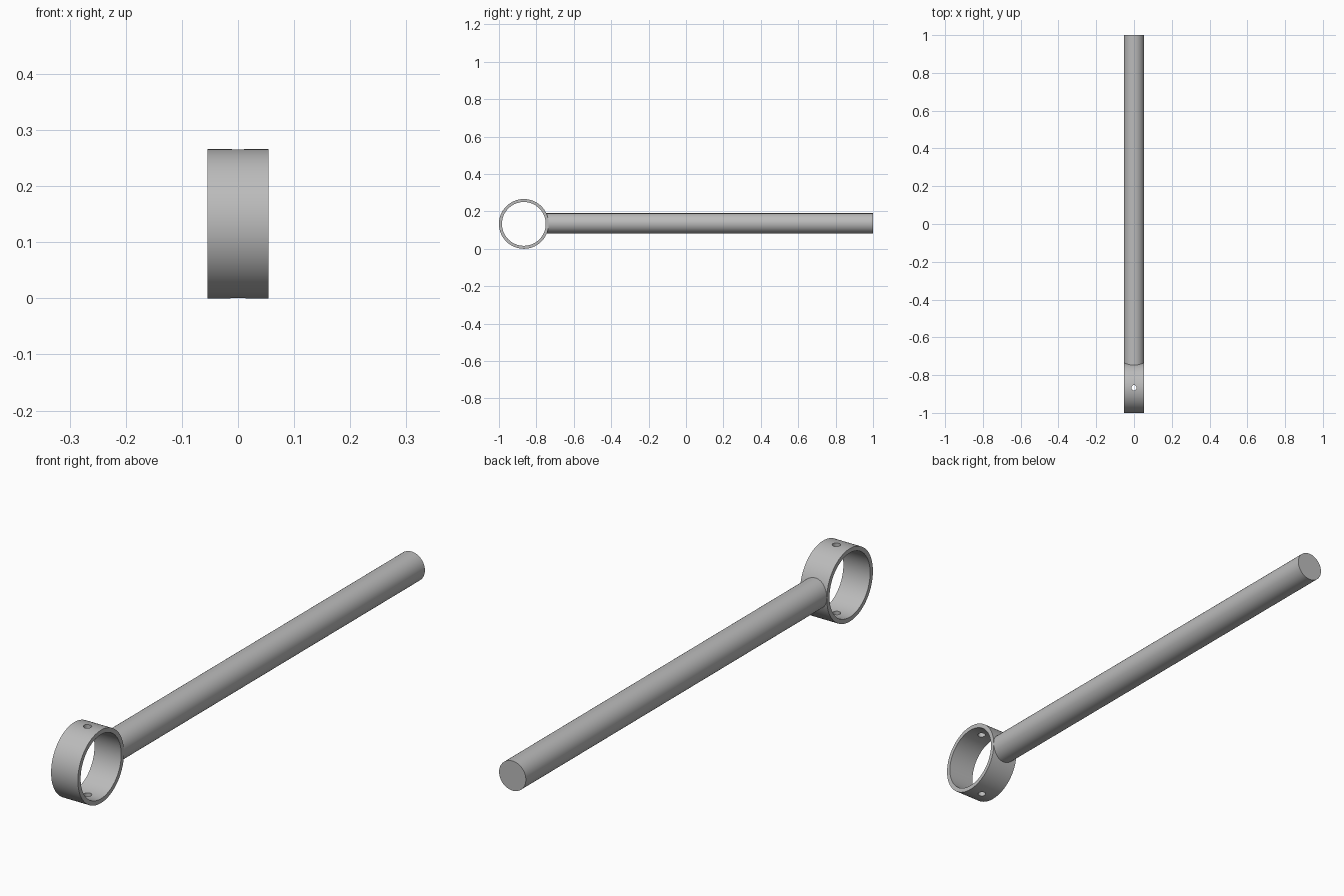
import bpy
from math import pi, radians

cube = bpy.data.objects.get("Cube")
if cube:
    bpy.data.objects.remove(cube, do_unlink=True)

RING_Y, RING_R, BORE_R = -0.867, 0.133, 0.117
HALF_WIDTH = 0.054
X_AXIS, Y_AXIS, Z_AXIS = (0, pi / 2, 0), (pi / 2, 0, 0), (0, 0, 0)

# Single grey metal
metal = bpy.data.materials.new("grey_metal")
metal.use_nodes = True
grey = (0.5, 0.5, 0.5, 1)
metal.diffuse_color = grey
metal.node_tree.nodes["Principled BSDF"].inputs["Base Color"].default_value = grey


def cylinder(name, radius, length, location, rotation, sides=64):
    bpy.ops.mesh.primitive_cylinder_add(vertices=sides, radius=radius, depth=length,
                                        location=location, rotation=rotation)
    obj = bpy.context.object
    obj.name = name
    obj.data.materials.append(metal)
    return obj


def cut(obj, cutter):
    mod = obj.modifiers.new(cutter.name, 'BOOLEAN')
    mod.operation = 'DIFFERENCE'
    mod.solver = 'EXACT'
    mod.object = cutter
    bpy.context.view_layer.objects.active = obj
    bpy.ops.object.modifier_apply(modifier=mod.name)
    bpy.data.objects.remove(cutter, do_unlink=True)


def smooth(obj):
    bpy.ops.object.select_all(action='DESELECT')
    obj.select_set(True)
    bpy.context.view_layer.objects.active = obj
    bpy.ops.object.shade_smooth_by_angle(angle=radians(30))


# Ring with its bore and the vertical pin hole through top and bottom
centre = (0, RING_Y, RING_R)
ring = cylinder("ring", RING_R, 2 * HALF_WIDTH, centre, X_AXIS, 96)
cut(ring, cylinder("bore", BORE_R, 4 * HALF_WIDTH, centre, X_AXIS, 96))
cut(ring, cylinder("pin_hole", 0.014, 4 * RING_R, centre, Z_AXIS, 32))
smooth(ring)

# Handle rod, starting inside the ring wall
start, end = -0.749, 1.0
rod = cylinder("handle_rod", HALF_WIDTH, end - start,
               (0, (start + end) / 2, RING_R + 0.003), Y_AXIS)
smooth(rod)
